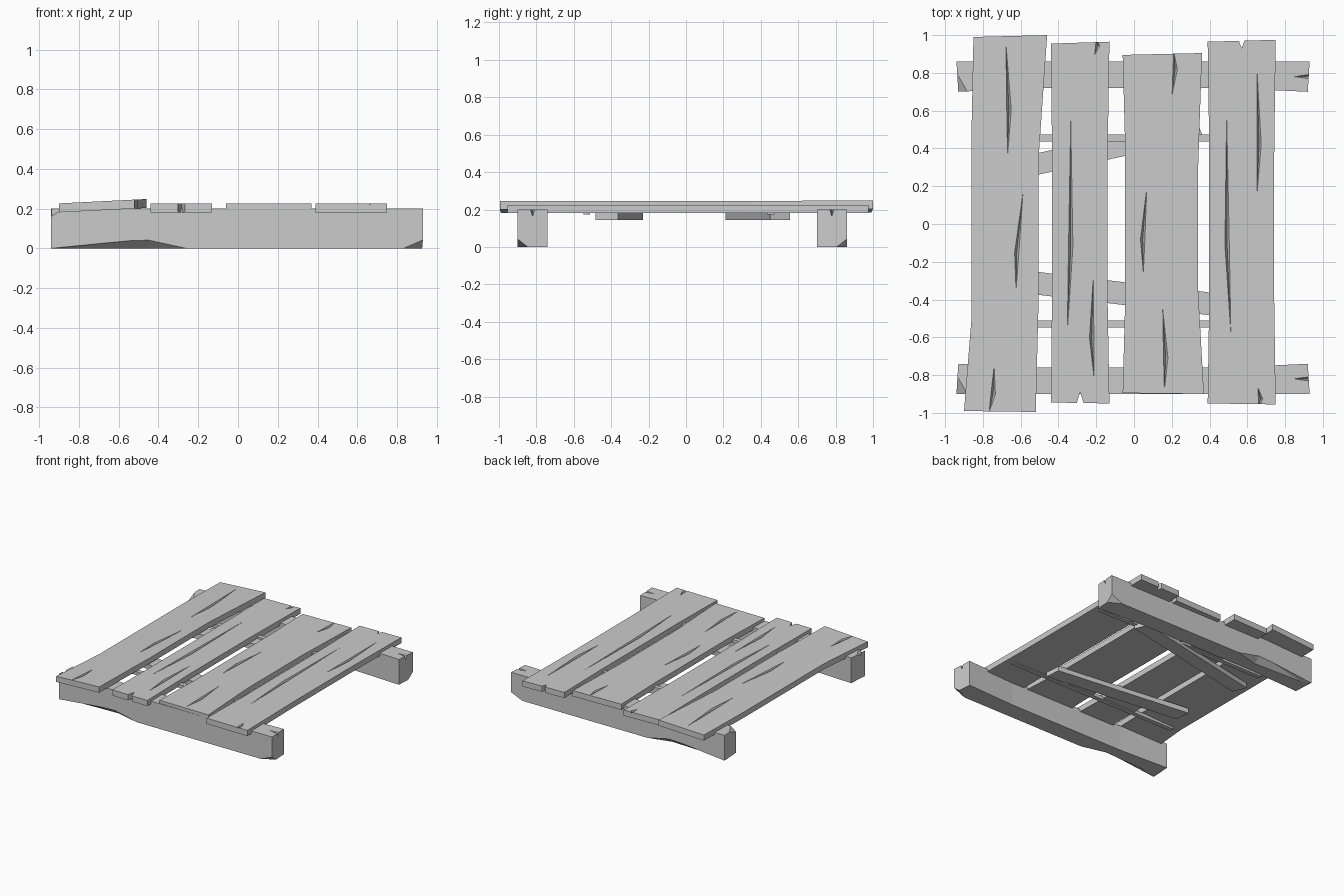
import bpy, bmesh
from mathutils import Vector

if "Cube" in bpy.data.objects:
    bpy.data.objects.remove(bpy.data.objects["Cube"])


def make_object(name, bm):
    bmesh.ops.recalc_face_normals(bm, faces=bm.faces)
    mesh = bpy.data.meshes.new(name)
    bm.to_mesh(mesh)
    bm.free()
    obj = bpy.data.objects.new(name, mesh)
    bpy.context.collection.objects.link(obj)
    return obj


def slab(name, outline, z0, z1, tilt=0.0):
    """Upright prism over an outline, optionally tilted across x."""
    cx = sum(p[0] for p in outline) / len(outline)
    bm = bmesh.new()
    low = [bm.verts.new((x, y, z0 + tilt * (x - cx))) for x, y in outline]
    base = bm.faces.new(low)
    up = bmesh.ops.extrude_face_region(bm, geom=[base], use_keep_orig=True)
    bmesh.ops.translate(bm, vec=(0, 0, z1 - z0),
                        verts=[g for g in up['geom'] if isinstance(g, bmesh.types.BMVert)])
    return make_object(name, bm)


def carve(obj, hulls):
    """Cut every convex hull in the list out of the object."""
    bm = bmesh.new()
    for pts in hulls:
        bmesh.ops.convex_hull(bm, input=[bm.verts.new(p) for p in pts])
    cutter = make_object("cutter", bm)
    cutter.hide_render = True
    mod = obj.modifiers.new("carve", 'BOOLEAN')
    mod.operation, mod.solver, mod.object = 'DIFFERENCE', 'EXACT', cutter
    deps = bpy.context.evaluated_depsgraph_get()
    mesh = bpy.data.meshes.new_from_object(obj.evaluated_get(deps))
    obj.modifiers.clear()
    obj.data = mesh
    bpy.data.objects.remove(cutter)


def crack(x0, y0, x1, y1, z, bend):
    """Thin wedge groove between two points, deepest where it is widest."""
    a, b = Vector((x0, y0, z)), Vector((x1, y1, z))
    m = a.lerp(b, 0.6) + Vector((bend, 0, 0))
    w = Vector((0.013, 0, 0))
    return [a, b, m - w, m + w, m - Vector((0, 0, 0.03))]


def chip(corner, dx, dy, dz):
    """Corner cutter: tetrahedron reaching along each axis from a corner."""
    c = Vector(corner)
    o = c - Vector((dx, dy, dz)) * 0.1
    return [o, o + Vector((dx, 0, 0)), o + Vector((0, dy, 0)), o + Vector((0, 0, dz))]


def plank(name, back, front, waist, z0, tilt, cracks, notch=None):
    """Deck board: (x left, x right, y) at each end, narrowed to a waist."""
    (bl, br, by), (fl, fr, fy) = back, front
    outline = [(bl, by - .01), (br, by), (waist[1], by * .35), (waist[1], fy * .4),
               (fr, fy), (fl, fy + .005), (waist[0], fy * .5), (waist[0], by * .5)]
    z1 = z0 + .045
    obj = slab(name, outline, z0, z1, tilt)
    cx = sum(p[0] for p in outline) / len(outline)
    cuts = [crack(*c, z1 + .003 + tilt * ((c[0] + c[2]) / 2 - cx), .012 * (-1) ** i)
            for i, c in enumerate(cracks)]
    if notch:   # V-shaped split in the end of the board
        x, y, s = notch
        cuts.append([(x + i, y + j, z) for z in (.15, .26)
                     for i, j in ((0, 0), (-.022, s), (.022, s))])
    carve(obj, cuts)


# Deck planks with their cracks
plank("deck_plank_1", (-.85, -.46, 1), (-.9, -.52, -.995), (-.86, -.505), .192, .05,
      [(-.68, 1, -.67, .34), (-.585, .19, -.625, -.38), (-.74, -.74, -.77, -1.01)])
plank("deck_plank_2", (-.44, -.13, .965), (-.44, -.13, -.95), (-.435, -.14), .18, 0,
      [(-.335, .63, -.355, -.62), (-.215, -.25, -.21, -.84), (-.21, .89, -.2, .98)],
      (-.285, -.89, -.07))
plank("deck_plank_3", (-.06, .36, .905), (-.06, .37, -.9), (-.048, .34), .18, 0,
      [(.2, .67, .21, .92), (.07, .22, .05, -.28), (.15, -.42, .16, -.9)])
plank("deck_plank_4", (.39, .75, .975), (.39, .75, -.955), (.397, .742), .18, 0,
      [(.65, .86, .65, .13), (.49, .66, .515, -.63), (.655, -.86, .66, -.97)],
      (.57, .93, .06))

# Bearers: heavy beams, hollowed along the inner side, with chipped ends
for name, y, side in (("front_bearer", -.82, -1), ("back_bearer", .78, 1)):
    o, i = y + .08 * side, y - .08 * side
    ridge = y - .06 * side
    beam = slab(name, [(-.94, o), (.93, o), (.92, i), (.5, ridge), (-.5, ridge), (-.93, i)],
                0, .2)
    face = o + .01 * side
    carve(beam, [
        chip((.93, o, 0), -.14, -.08 * side, .06),
        chip((-.93, -.9 if side < 0 else .7, .2), .07, .12, -.05),
        [(-.96, face, 0), (-.45, face, .05), (-.22, face, 0),
         (-.96, o - .04 * side, -.01), (-.45, o - .06 * side, -.01), (-.96, face, -.02)],
        [(.84, y, .203), (.95, y - .015, .203), (.95, y + .015, .203), (.95, y, .15)],
    ])


def slat(name, a, b, half, z0, z1):
    """Straight strip from a to b with slightly worn ends."""
    a, b = Vector(a), Vector(b)
    d = (b - a).normalized()
    n = Vector((-d.y, d.x)) * half
    worn = d * half * .4
    return slab(name, [a - n + worn, b - n, b + n - worn, a + n], z0, z1)


# Loose skewed boards under the deck
slat("skewed_brace_front", (-.71, -.29), (.42, -.425), .06, .145, .184)
slat("skewed_brace_back", (-.78, .26), (.36, .505), .056, .145, .184)

# Narrow battens that tie the planks together
for name, y in (("batten_front", -.53), ("batten_back", .455)):
    slat(name, (-.8, y), (.7, y), .018, .172, .198)
